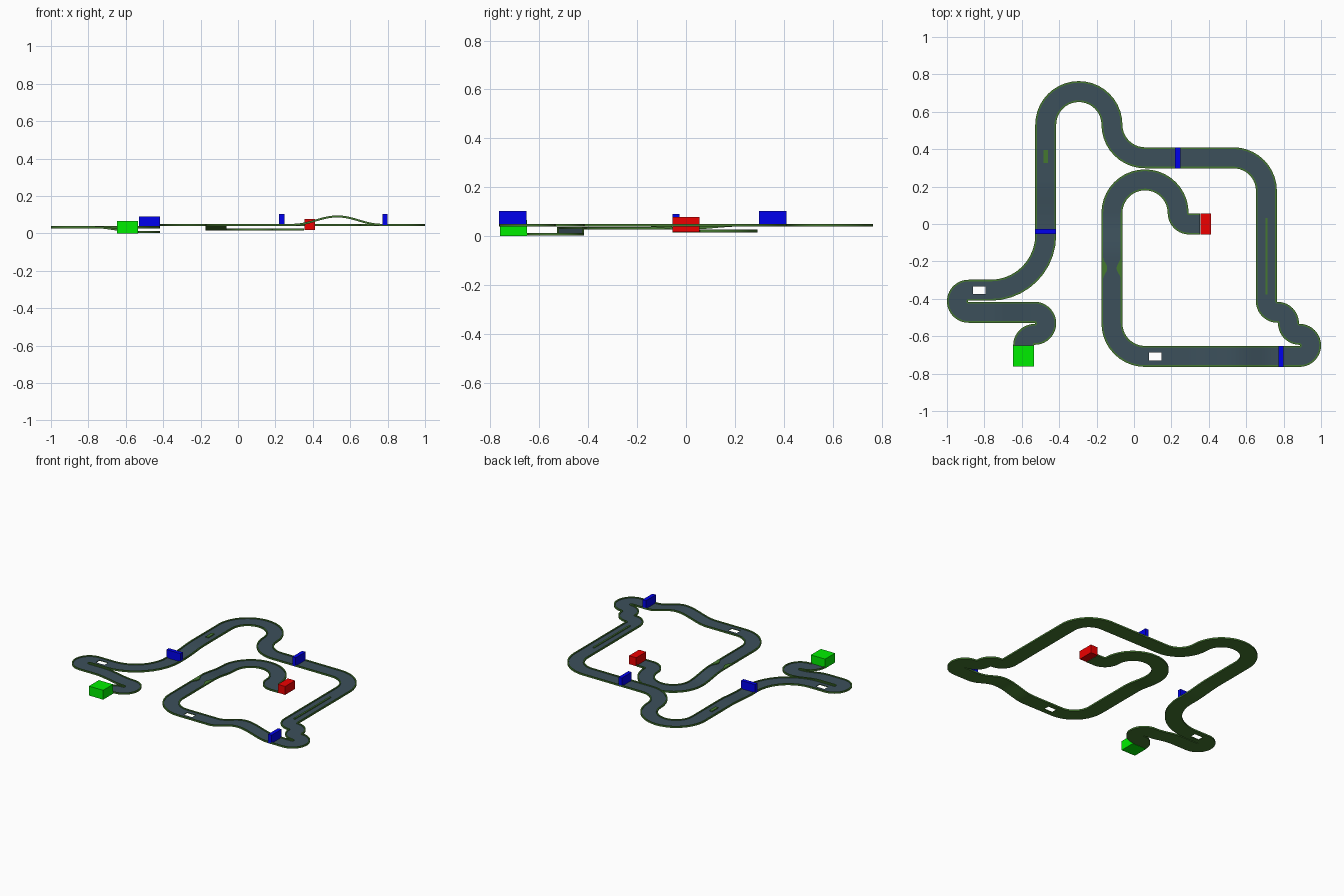
import bpy, bmesh
from math import sin, cos, pi, radians
from mathutils import Vector

if "Cube" in bpy.data.objects:
    bpy.data.objects.remove(bpy.data.objects["Cube"])

U = 0.059            # grid module
HALF = 0.056         # half track width
RAIL = 0.009         # rail width
ROAD, TOP = 0.005, 0.011   # road and rail height above the underside


def mat(name, r, g, b):
    m = bpy.data.materials.new(name)
    m.diffuse_color = (r, g, b, 1)
    m.use_nodes = True
    m.node_tree.nodes["Principled BSDF"].inputs["Base Color"].default_value = m.diffuse_color
    return m


GREEN = mat("rail_green", 0.06, 0.19, 0.03)
SLATE = mat("road_slate", 0.045, 0.08, 0.105)
LIME = mat("start_lime", 0.0, 0.85, 0.0)
RED = mat("finish_red", 0.85, 0.0, 0.0)
BLUE = mat("gate_blue", 0.0, 0.0, 0.85)


def box(name, material, x, y, z0, sx, sy, sz):
    bpy.ops.mesh.primitive_cube_add(size=1, location=(x, y, z0 + sz / 2))
    o = bpy.context.object
    o.name = name
    o.scale = (sx, sy, sz)
    bpy.ops.object.transform_apply(location=False, rotation=False, scale=True)
    o.data.materials.append(material)
    return o


# Route: ('S', length, rise, hump, pinch) or ('A', radius, degrees; + is left)
def S(n, rise=0, hump=0, pinch=0):
    return ('S', n, rise, hump, pinch)


def A(r, deg):
    return ('A', r, deg)


route = [A(1, -90), A(1, 180), S(4, 0.025), S(2), A(1, -180), S(2), A(5, 90),
         S(1), S(4, 0.013), S(5), A(3, -180), A(3, 90), S(8), A(3, -90), S(10),
         A(1, 90), A(1, -90), A(1, 90), A(1, -180), S(2), S(8, 0, 0.045), S(4),
         A(3, -90), S(4), S(2, 0, 0, 0.022), S(4, -0.024), A(3, -180), A(1, 90), S(1)]

pos, head, z = Vector((-10 * U, -11 * U)), pi / 2, 0.002
samples = [(pos.copy(), head, z, 0.0)]      # point, heading, height, pinch
for seg in route:
    if seg[0] == 'S':
        _, n, rise, hump, pinch = seg
        steps = 20 if (rise or hump or pinch) else 1
        d, p0, z0 = Vector((cos(head), sin(head))), pos.copy(), z
        for i in range(1, steps + 1):
            t = i / steps
            wave = (1 - cos(2 * pi * t)) / 2
            samples.append((p0 + d * n * U * t, head,
                            z0 + rise * (1 - cos(pi * t)) / 2 + hump * wave, pinch * wave))
        pos, z = p0 + d * n * U, z0 + rise
    else:
        _, r, deg = seg
        side = 1 if deg > 0 else -1
        c = pos + Vector((-sin(head), cos(head))) * r * U * side
        steps, h0 = round(abs(deg) / 9), head
        for i in range(1, steps + 1):
            head = h0 + radians(deg) * i / steps
            pos = c - Vector((-sin(head), cos(head))) * r * U * side
            samples.append((pos.copy(), head, z, 0.0))

# Track: channel profile swept along the route
bm = bmesh.new()
rings = []
for p, h, zz, pinch in samples:
    inner = HALF - RAIL - pinch
    prof = [(HALF, 0), (HALF, TOP), (inner, TOP), (inner, ROAD),
            (-inner, ROAD), (-inner, TOP), (-HALF, TOP), (-HALF, 0)]
    rings.append([bm.verts.new((p.x - sin(h) * a, p.y + cos(h) * a, zz + b)) for a, b in prof])
for a, b in zip(rings, rings[1:]):
    for i in range(8):
        j = (i + 1) % 8
        f = bm.faces.new((a[i], a[j], b[j], b[i]))
        f.material_index = 1 if i == 3 else 0
bm.faces.new(rings[0])
bm.faces.new(rings[-1])
bmesh.ops.recalc_face_normals(bm, faces=bm.faces)
me = bpy.data.meshes.new("track")
bm.to_mesh(me)
bm.free()
track = bpy.data.objects.new("track", me)
bpy.context.collection.objects.link(track)
me.materials.append(GREEN)
me.materials.append(SLATE)

# Two rectangular holes through the road
for x, y in ((-0.828, -6 * U), (0.114, -12 * U)):
    cutter = box("hole_cutter", GREEN, x, y, -0.1, 0.068, 0.042, 0.3)
    m = track.modifiers.new("hole", 'BOOLEAN')
    m.operation, m.solver, m.object = 'DIFFERENCE', 'EXACT', cutter
    bpy.context.view_layer.objects.active = track
    bpy.ops.object.modifier_apply(modifier=m.name)
    bpy.data.objects.remove(cutter)

bpy.ops.object.select_all(action='DESELECT')
track.select_set(True)
bpy.context.view_layer.objects.active = track
bpy.ops.object.shade_smooth_by_angle(angle=radians(30))

# Start and finish blocks
W = 2 * HALF
box("start_block", LIME, -10 * U, -12 * U + 0.003, 0, W, W, 0.067)
box("finish_block", RED, pos.x + U / 2, pos.y, 0.018, 0.057, W, 0.06)

# Checkpoint gates
box("gate_west", BLUE, -8 * U, -0.041, 0.03, W, 0.027, 0.06)
box("gate_north", BLUE, 0.234, 6 * U, 0.044, 0.027, W, 0.06)
box("gate_east", BLUE, 0.787, -12 * U, 0.044, 0.027, W, 0.06)

# Raised dividers on the road
box("short_divider", GREEN, -8 * U, 0.36, 0.043, 0.022, 0.07, 0.008)
box("long_divider", GREEN, 12 * U, -0.172, 0.043, 0.012, 0.41, 0.008)
